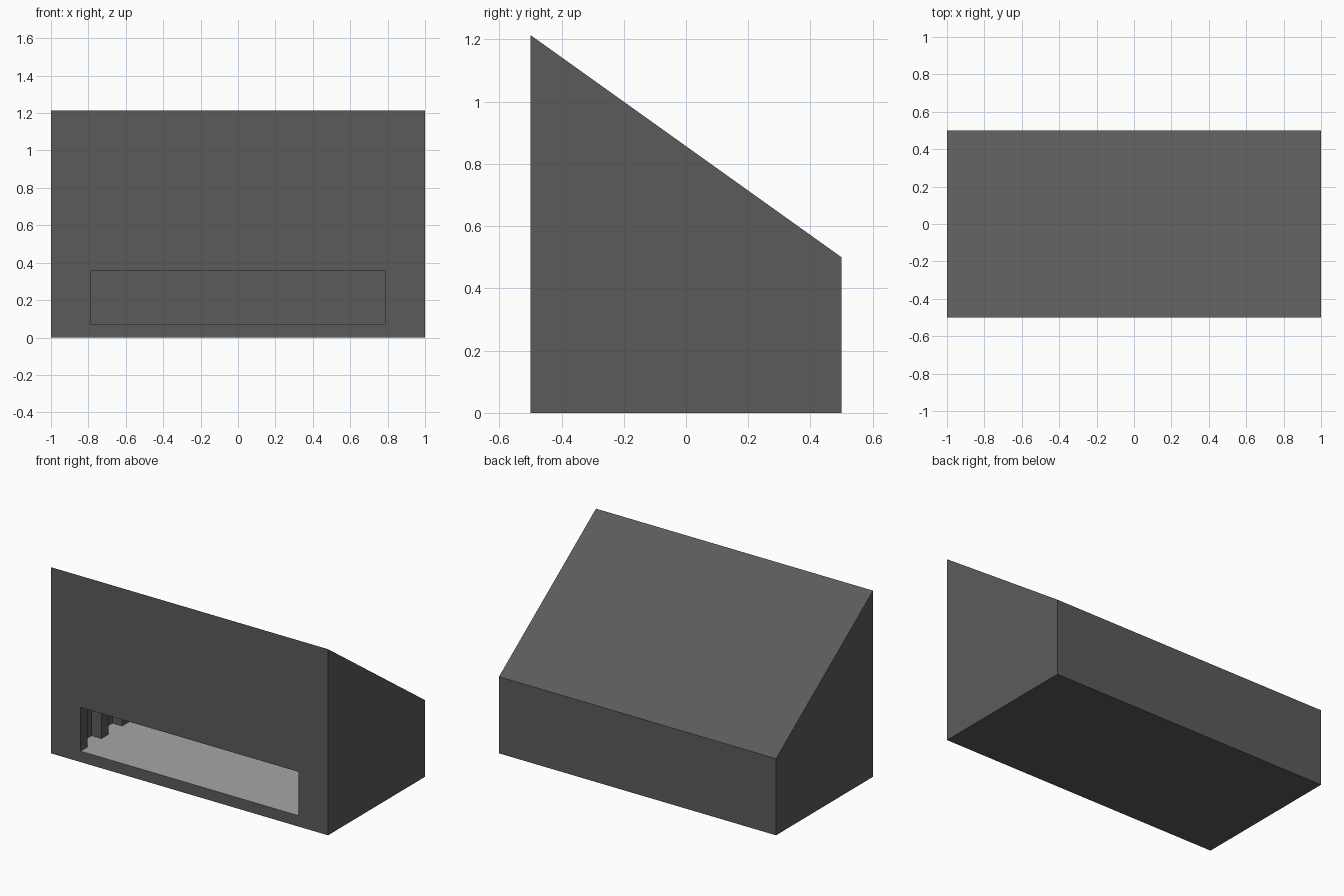
import bpy, bmesh
from mathutils import Vector

if "Cube" in bpy.data.objects:
    bpy.data.objects.remove(bpy.data.objects["Cube"])

U = 1 / 14  # module: the body is 28 x 14 x 17 units


def material(name, value):
    m = bpy.data.materials.new(name)
    m.diffuse_color = (value, value, value, 1)
    m.use_nodes = True
    m.node_tree.nodes["Principled BSDF"].inputs["Base Color"].default_value = m.diffuse_color
    return m


def prism(name, points, offset):
    """Extrude a planar outline along an offset vector."""
    bm = bmesh.new()
    face = bm.faces.new([bm.verts.new(p) for p in points])
    ext = bmesh.ops.extrude_face_region(bm, geom=[face])
    verts = [g for g in ext["geom"] if isinstance(g, bmesh.types.BMVert)]
    bmesh.ops.translate(bm, verts=verts, vec=Vector(offset))
    bmesh.ops.recalc_face_normals(bm, faces=bm.faces)
    mesh = bpy.data.meshes.new(name)
    bm.to_mesh(mesh)
    bm.free()
    obj = bpy.data.objects.new(name, mesh)
    bpy.context.collection.objects.link(obj)
    return obj


# Wedge housing: side profile extruded across the width
side = [(-7, 0), (7, 0), (7, 7), (-7, 17)]
housing = prism("wedge_housing", [(-1, y * U, z * U) for y, z in side], (2, 0, 0))
housing.data.materials.append(material("dark_grey", 0.105))
housing.data.materials.append(material("light_grey", 0.38))

# Slot plan: ribs one unit thick with two-unit recesses between them
right = [(11, -8)]
for i in range(4):
    y = -6 + 3 * i
    right += [(11, y), (12, y), (12, y + 2)]
    if i < 3:
        right.append((11, y + 2))
plan = right + [(-x, y) for x, y in reversed(right)]
cutter = prism("slot_cutter", [(x * U, y * U, U) for x, y in plan], (0, 0, 4 * U))
cutter.hide_render = True

# Cut the ribbed slot into the front
cut = housing.modifiers.new("slot", "BOOLEAN")
cut.operation = "DIFFERENCE"
cut.solver = "EXACT"
cut.object = cutter
bpy.context.view_layer.objects.active = housing
bpy.ops.object.modifier_apply(modifier=cut.name)
bpy.data.objects.remove(cutter)

# Light floor inside the slot, dark everywhere else
for p in housing.data.polygons:
    p.material_index = int(p.normal.z > 0.9 and abs(p.center.z - U) < 0.01)
